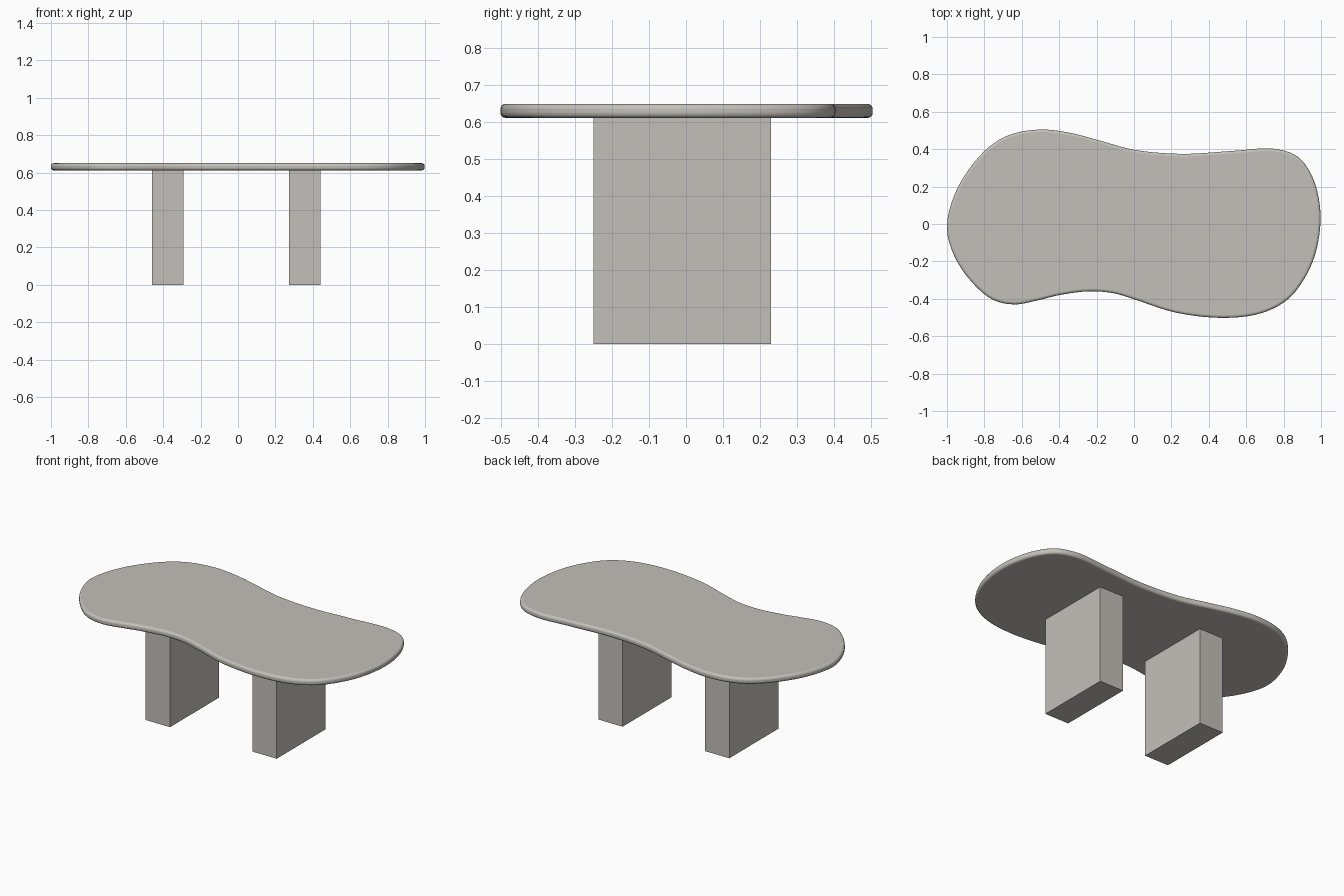
import bpy, bmesh
from mathutils import Vector

if "Cube" in bpy.data.objects:
    bpy.data.objects.remove(bpy.data.objects["Cube"])

stone = bpy.data.materials.new("warm grey")
stone.diffuse_color = (0.55, 0.53, 0.49, 1)
stone.use_nodes = True
stone.node_tree.nodes["Principled BSDF"].inputs["Base Color"].default_value = stone.diffuse_color


def make_object(name, bm):
    bmesh.ops.recalc_face_normals(bm, faces=bm.faces)
    mesh = bpy.data.meshes.new(name)
    bm.to_mesh(mesh)
    bm.free()
    mesh.materials.append(stone)
    obj = bpy.data.objects.new(name, mesh)
    bpy.context.collection.objects.link(obj)
    return obj


def smooth_loop(points, steps):
    # closed centripetal Catmull-Rom curve
    pts = [Vector(p) for p in points]
    n, out = len(pts), []
    for i in range(n):
        p0, p1, p2, p3 = (pts[(i + k) % n] for k in (-1, 0, 1, 2))
        t1 = (p1 - p0).length ** 0.5
        t2 = t1 + (p2 - p1).length ** 0.5
        t3 = t2 + (p3 - p2).length ** 0.5
        for s in range(steps):
            t = t1 + (t2 - t1) * s / steps
            a1 = p0.lerp(p1, t / t1)
            a2 = p1.lerp(p2, (t - t1) / (t2 - t1))
            a3 = p2.lerp(p3, (t - t2) / (t3 - t2))
            b1 = a1.lerp(a2, t / t2)
            b2 = a2.lerp(a3, (t - t1) / (t3 - t1))
            out.append(b1.lerp(b2, (t - t1) / (t2 - t1)))
    return out


# Freeform tabletop with rounded rim
outline = [(-1, -0.01), (-0.945, 0.19), (-0.80, 0.39), (-0.67, 0.475), (-0.5, 0.505),
           (-0.34, 0.487), (-0.18, 0.445), (0, 0.397), (0.25, 0.375), (0.52, 0.39),
           (0.75, 0.402), (0.875, 0.36), (0.955, 0.25), (0.997, 0.06), (0.975, -0.14),
           (0.915, -0.285), (0.82, -0.405), (0.68, -0.477), (0.48, -0.502),
           (0.22, -0.473), (0, -0.402), (-0.11, -0.37), (-0.24, -0.36), (-0.40, -0.38),
           (-0.51, -0.407), (-0.64, -0.43), (-0.76, -0.402), (-0.885, -0.29), (-0.97, -0.15)]
bm = bmesh.new()
base = bm.faces.new([bm.verts.new((p.x, p.y, 0.612)) for p in smooth_loop(outline, 5)])
side = bmesh.ops.extrude_face_region(bm, geom=[base], use_keep_orig=True)["geom"]
bmesh.ops.translate(bm, vec=(0, 0, 0.038),
                    verts=[g for g in side if isinstance(g, bmesh.types.BMVert)])
top = make_object("tabletop", bm)
bev = top.modifiers.new("rounded rim", 'BEVEL')
bev.width = 0.014
bev.segments = 4
bev.limit_method = 'ANGLE'
bev.angle_limit = 1.0
bpy.context.view_layer.objects.active = top
top.select_set(True)
bpy.ops.object.shade_smooth_by_angle(angle=0.6)

# Two slab legs
for name, x in (("left_leg", -0.375), ("right_leg", 0.3575)):
    bm = bmesh.new()
    bmesh.ops.create_cube(bm, size=1)
    for v in bm.verts:
        v.co = (x + v.co.x * 0.167, -0.01 + v.co.y * 0.48, (v.co.z + 0.5) * 0.613)
    make_object(name, bm)
